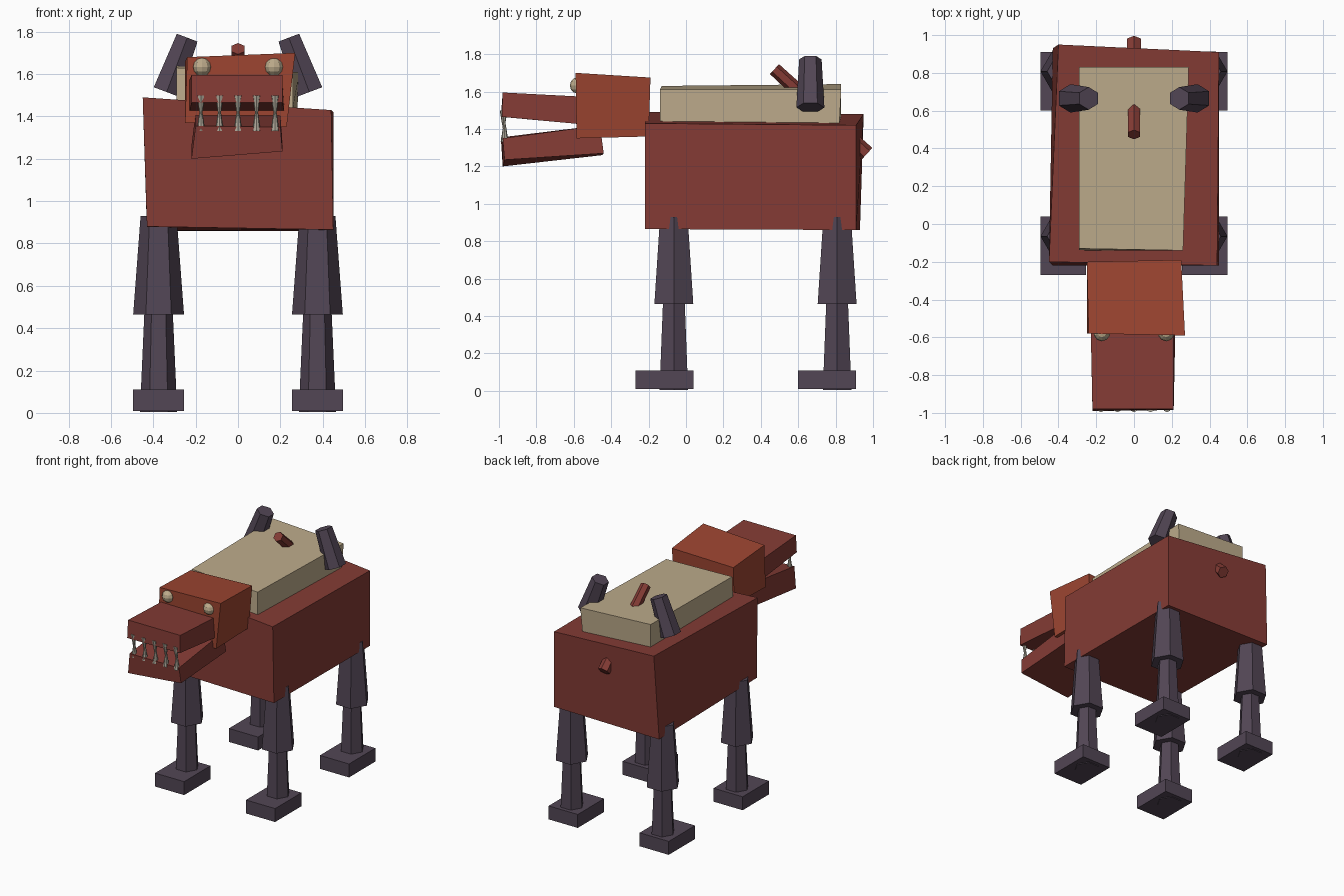
import bpy
import math
from mathutils import Vector

cube = bpy.data.objects.get("Cube")
if cube:
    bpy.data.objects.remove(cube, do_unlink=True)


def make_material(name, rgb):
    mat = bpy.data.materials.new(name)
    mat.use_nodes = True
    mat.diffuse_color = (*rgb, 1)
    mat.node_tree.nodes["Principled BSDF"].inputs["Base Color"].default_value = (*rgb, 1)
    return mat


RED = make_material("brick red", (.23, .044, .035))
RUST = make_material("rust orange", (.34, .06, .031))
BEIGE = make_material("sand beige", (.51, .41, .26))
PURPLE = make_material("dusky purple", (.084, .061, .09))
TOOTH = make_material("tooth grey", (.42, .39, .32))


def add_mesh(name, verts, faces, material):
    mesh = bpy.data.meshes.new(name)
    mesh.from_pydata(verts, [], faces)
    mesh.materials.append(material)
    obj = bpy.data.objects.new(name, mesh)
    bpy.context.collection.objects.link(obj)
    return obj


def block(name, bottom, top, material):
    """Uneven box; corners run front right, front left, back left, back right."""
    sides = [(i, (i + 1) % 4, (i + 1) % 4 + 4, i + 4) for i in range(4)]
    return add_mesh(name, bottom + top, [(3, 2, 1, 0), (4, 5, 6, 7)] + sides, material)


def prism(name, start, end, r_start, r_end, material, sides=6, turn=0.0):
    """Tapered prism between two points, with one corner set by turn around the axis."""
    start, end = Vector(start), Vector(end)
    axis = (end - start).normalized()
    u = (Vector((1, 0, 0)) - axis * axis.x).normalized()
    v = axis.cross(u)
    verts = []
    for centre, radius in ((start, r_start), (end, r_end)):
        for i in range(sides):
            a = turn + math.tau * i / sides
            verts.append(centre + (u * math.cos(a) + v * math.sin(a)) * radius)
    faces = [tuple(reversed(range(sides))), tuple(range(sides, 2 * sides))]
    for i in range(sides):
        j = (i + 1) % sides
        faces.append((i, j, j + sides, i + sides))
    return add_mesh(name, verts, faces, material)


# Torso
block("torso",
      [(-.43, -.22, .88), (.45, -.22, .865), (.45, .91, .86), (-.43, .93, .86)],
      [(-.45, -.2, 1.49), (.44, -.22, 1.43), (.45, .91, 1.42), (-.4, .95, 1.48)], RED)

# Plate on the back
block("back_plate",
      [(-.29, -.14, 1.45), (.26, -.14, 1.44), (.28, .82, 1.43), (-.29, .83, 1.44)],
      [(-.29, -.13, 1.63), (.26, -.14, 1.61), (.29, .83, 1.61), (-.29, .83, 1.64)], BEIGE)

# Head and jaws
block("head",
      [(-.25, -.58, 1.37), (.23, -.585, 1.35), (.23, -.2, 1.36), (-.25, -.21, 1.38)],
      [(-.24, -.58, 1.68), (.27, -.59, 1.7), (.25, -.19, 1.675), (-.25, -.2, 1.66)], RUST)
block("upper_jaw",
      [(-.22, -.99, 1.465), (.21, -.985, 1.465), (.22, -.5, 1.42), (-.23, -.5, 1.42)],
      [(-.22, -.98, 1.595), (.21, -.98, 1.595), (.21, -.5, 1.57), (-.23, -.5, 1.57)], RED)
block("lower_jaw",
      [(-.22, -.98, 1.2), (.21, -.97, 1.235), (.21, -.44, 1.27), (-.22, -.45, 1.26)],
      [(-.2, -.99, 1.355), (.2, -.98, 1.35), (.2, -.46, 1.42), (-.2, -.46, 1.42)], RED)

# Teeth in pairs, points meeting
for i in range(5):
    x = .0875 * (i - 2)
    prism(f"upper_tooth_{i}", (x, -.975, 1.5), (x, -.975, 1.4), .021, .004, TOOTH, 8)
    prism(f"lower_tooth_{i}", (x, -.97, 1.33), (x, -.97, 1.44), .021, .004, TOOTH, 8)

# Paired eyes and horns
for side, s in (("right", -1), ("left", 1)):
    bpy.ops.mesh.primitive_uv_sphere_add(segments=10, ring_count=6, radius=.044,
                                         location=(s * .17, -.577, 1.633))
    eye = bpy.context.object
    eye.name = side + "_eye"
    eye.data.materials.append(BEIGE)
    prism(side + "_horn", (s * .337, .665, 1.515), (s * .24, .665, 1.772),
          .075, .06, PURPLE, turn=math.pi / 2)

# Rod running down through the body, ending as a tail stub
prism("tail_rod", (0, .967, 1.267), (0, .473, 1.72), .043, .036, RED, turn=math.pi / 6)

# Legs and feet
for end, y, foot_y in (("front", -.065, -.115), ("back", .808, .755)):
    for side, s in (("right", -1), ("left", 1)):
        x = s * .375
        name = f"{end}_{side}"
        prism(name + "_upper_leg", (x, y, .465), (x, y, .93), .12, .085, PURPLE)
        prism(name + "_lower_leg", (x, y, .005), (x, y, .5), .088, .066, PURPLE)
        corners = [(x - .12, foot_y - .155), (x + .12, foot_y - .155),
                   (x + .12, foot_y + .155), (x - .12, foot_y + .155)]
        block(name + "_foot", [(a, b, .01) for a, b in corners],
              [(a, b, .11) for a, b in corners], PURPLE)
